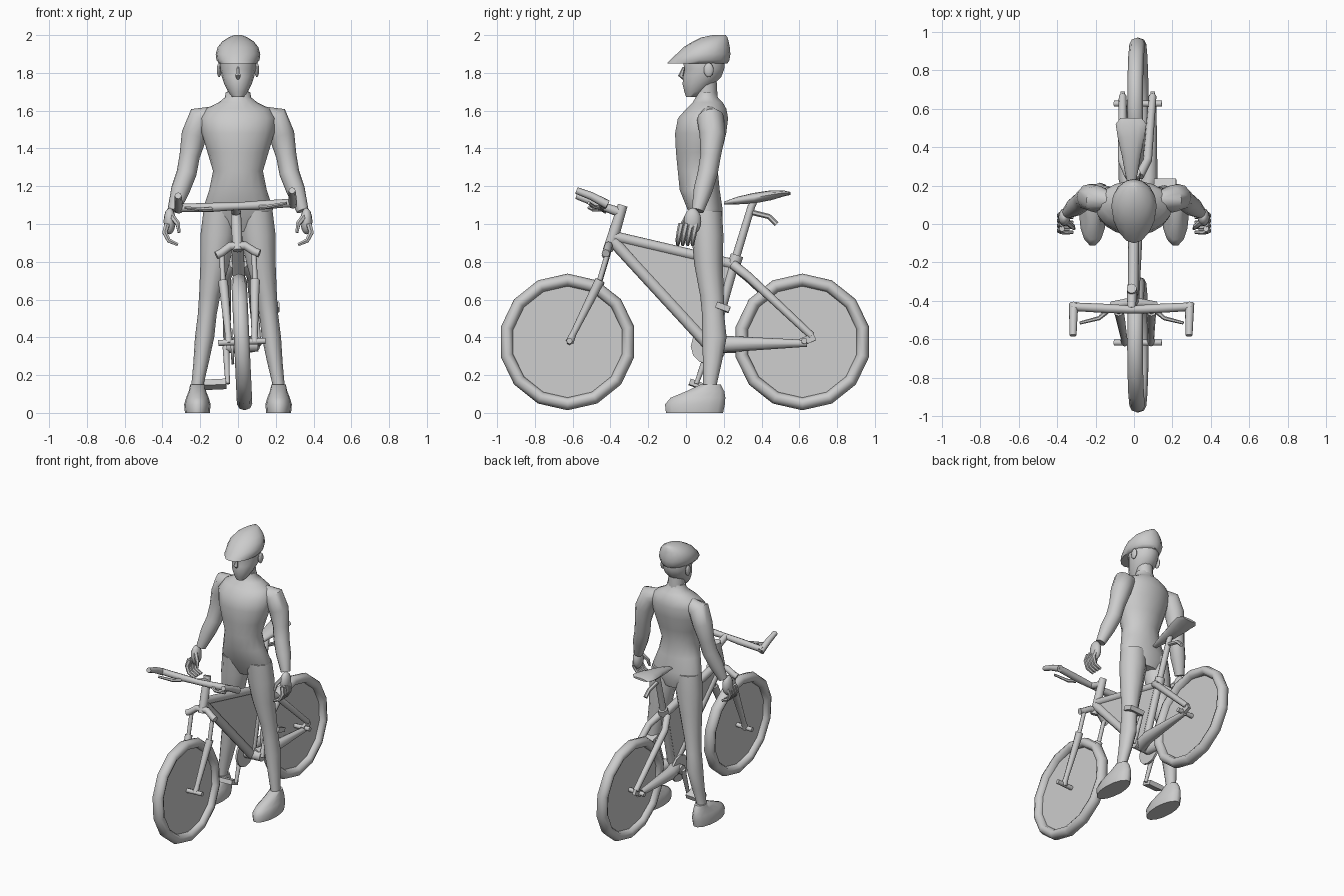
import bpy, bmesh, math
from mathutils import Vector, Matrix

if "Cube" in bpy.data.objects:
    bpy.data.objects.remove(bpy.data.objects["Cube"])

GREY = (0.6, 0.6, 0.6, 1)
grey = bpy.data.materials.new("plain_grey")
grey.use_nodes = True
grey.diffuse_color = GREY
grey.node_tree.nodes["Principled BSDF"].inputs["Base Color"].default_value = GREY

X, Y, Z = Vector((1, 0, 0)), Vector((0, 1, 0)), Vector((0, 0, 1))
LEAN = Matrix.Translation(X * 0.037) @ Matrix.Rotation(-0.045, 4, "Y")
parts = []


def finish(name, bm, leaning=False):
    bmesh.ops.recalc_face_normals(bm, faces=bm.faces)
    mesh = bpy.data.meshes.new(name)
    bm.to_mesh(mesh)
    bm.free()
    obj = bpy.data.objects.new(name, mesh)
    bpy.context.collection.objects.link(obj)
    mesh.materials.append(grey)
    if leaning:
        obj.matrix_world = LEAN
    parts.append(obj)
    return obj


def loft(name, rings, sides=14, leaning=False):
    """Skin a row of ellipses, each given as centre and two half axes."""
    bm = bmesh.new()
    rows = []
    for centre, a, b in rings:
        turns = [math.tau * i / sides for i in range(sides)]
        rows.append([bm.verts.new(centre + a * math.cos(t) + b * math.sin(t)) for t in turns])
    for low, high in zip(rows, rows[1:]):
        for i in range(sides):
            j = (i + 1) % sides
            bm.faces.new((low[i], low[j], high[j], high[i]))
    bm.faces.new(rows[0])
    bm.faces.new(rows[-1])
    return finish(name, bm, leaning)


def stack(name, levels, sides=14):
    """Loft of level rings: x centre, front y, back y, height, half width."""
    loft(name, [(Vector((x, (f + b) / 2, z)), X * w, Y * (b - f) / 2)
                for x, f, b, z, w in levels], sides)


def tube(name, points, radii, sides=8, leaning=True):
    """Round bar along a path, with one radius or one for each point."""
    pts = [Vector(p) for p in points]
    if not isinstance(radii, (list, tuple)):
        radii = [radii] * len(pts)
    span = (pts[-1] - pts[0]).normalized()
    ref = Z if abs(span.x) > 0.7 else X
    rings = []
    for i, p in enumerate(pts):
        t = (pts[min(i + 1, len(pts) - 1)] - pts[max(i - 1, 0)]).normalized()
        a = t.cross(ref).normalized()
        rings.append((p, a * radii[i], t.cross(a) * radii[i]))
    return loft(name, rings, sides, leaning)


def box(name, centre, size, leaning=True, tilt=0):
    bm = bmesh.new()
    m = Matrix.Translation(centre) @ Matrix.Rotation(tilt, 4, "X") @ Matrix.Diagonal((*size, 1))
    bmesh.ops.create_cube(bm, size=1, matrix=m)
    return finish(name, bm, leaning)


def ball(name, centre, size):
    bm = bmesh.new()
    m = Matrix.Translation(centre) @ Matrix.Diagonal((*size, 1))
    bmesh.ops.create_uvsphere(bm, u_segments=12, v_segments=8, radius=1, matrix=m)
    return finish(name, bm)


def side_name(s):
    return "left_" if s > 0 else "right_"


# ---- Rider: torso, neck, head, helmet
stack("torso", [
    (0, .06, .18, .96, .1), (0, .03, .195, 1.02, .175), (0, .005, .195, 1.08, .185),
    (0, -.035, .18, 1.18, .152), (0, -.045, .17, 1.28, .132), (0, -.055, .19, 1.38, .162),
    (0, -.06, .215, 1.48, .192), (0, -.045, .225, 1.56, .2), (0, 0, .215, 1.61, .17),
    (0, .035, .195, 1.645, .1), (0, .05, .17, 1.67, .07), (0, .06, .16, 1.7, .064)], 18)
tube("neck", [(0, .115, 1.6), (0, .105, 1.78)], .056, 12, False)
stack("head", [
    (0, 0, .06, 1.672, .03), (0, -.01, .1, 1.7, .052), (0, -.02, .15, 1.74, .072),
    (0, -.018, .19, 1.78, .086), (0, -.01, .205, 1.82, .094), (0, -.022, .21, 1.87, .095),
    (0, 0, .19, 1.93, .08)])
tube("nose", [(0, -.012, 1.83), (0, -.026, 1.785), (0, -.012, 1.77)], [.006, .016, .008], 6, False)
stack("helmet", [
    (0, -.1, .22, 1.85, .1), (0, -.085, .23, 1.868, .114), (0, -.05, .235, 1.9, .118),
    (0, -.015, .232, 1.935, .108), (0, .035, .226, 1.965, .085), (0, .08, .22, 1.987, .052),
    (0, .14, .21, 2, .02)], 16)

# ---- Rider: mirrored ears, arms, hands, legs, shoes
for s in (-1, 1):
    side = side_name(s)
    ball(side + "ear", (s * .1, .12, 1.815), (.012, .026, .038))
    tube(side + "arm",
         [(s * x, y, z) for x, y, z in (
             (.13, .125, 1.58), (.195, .13, 1.56), (.232, .14, 1.47), (.256, .13, 1.36),
             (.272, .115, 1.27), (.305, .09, 1.18), (.342, .062, 1.07))],
         [.045, .072, .068, .054, .053, .05, .032], 12, False)
    ball(side + "palm", (s * .362, .035, 1.015), (.032, .046, .07))
    for k in range(4):
        y = -.035 + k * .026
        tube(side + "finger", [(s * .375, y + .01, 1), (s * .388, y, .955),
                               (s * .366, y - .008, .912), (s * .318, y - .008, .89)],
             [.016, .015, .013, .009], 6, False)
    tube(side + "thumb", [(s * .35, .01, 1.04), (s * .318, -.015, 1.0), (s * .312, -.025, .955)],
         [.016, .014, .008], 6, False)
    stack(side + "leg", [(s * x, f, b, z, w) for x, f, b, z, w in (
        (.095, .02, .19, 1.07, .088), (.105, .03, .198, .94, .094), (.122, .043, .195, .79, .077),
        (.15, .075, .2, .62, .056), (.163, .085, .202, .52, .05), (.177, .085, .215, .4, .051),
        (.195, .09, .19, .27, .041), (.213, .09, .165, .16, .033), (.215, .09, .165, .08, .033))], 12)
    stack(side + "shoe", [(s * .215, f, b, z, w) for f, b, z, w in (
        (-.11, .2, 0, .066), (-.115, .21, .045, .07), (-.085, .212, .08, .06),
        (0, .205, .115, .046), (.075, .185, .15, .038))])

# ---- Wheels with solid discs, axles and pegs
HUB = .376
for name, y in (("front", -.627), ("rear", .616)):
    spin = Matrix.Translation((0, y, HUB)) @ Matrix.Rotation(math.pi / 2, 4, "Y")
    bpy.ops.mesh.primitive_torus_add(major_segments=14, minor_segments=8,
                                     major_radius=.328, minor_radius=.034)
    tyre = bpy.context.object
    tyre.name = name + "_tyre"
    tyre.data.materials.append(grey)
    tyre.data.transform(Matrix.Diagonal((1, 1, 1.2, 1)))
    tyre.matrix_world = LEAN @ spin
    parts.append(tyre)
    bm = bmesh.new()
    bmesh.ops.create_cone(bm, cap_ends=True, segments=14, radius1=.315, radius2=.315,
                          depth=.006, matrix=spin)
    finish(name + "_disc", bm, True)
    tube(name + "_peg", [(-.125, y + .01, HUB), (.125, y + .01, HUB)], .016)

# ---- Fork and steering
for s in (-1, 1):
    side = side_name(s)
    tube(side + "fork_leg", [(s * .068, -.617, .37), (s * .07, -.595, .42), (s * .08, -.49, .63),
                             (s * .085, -.455, .7)], [.022, .017, .024, .026])
    tube(side + "fork_slider", [(s * .085, -.46, .69), (s * .085, -.412, .85)], .014)
tube("fork_crown", [(-.115, -.425, .84), (-.09, -.42, .85), (-.04, -.41, .885),
                    (.04, -.41, .885), (.09, -.42, .85), (.115, -.425, .84)], .022)
tube("head_tube", [(0, -.415, .86), (0, -.375, .97), (0, -.335, 1.1)], [.026, .03, .026], 10)
tube("stem", [(0, -.345, 1.06), (0, -.44, 1.095)], [.026, .022])
tube("handlebar", [(-.31, -.43, 1.1), (-.12, -.44, 1.095), (0, -.445, 1.095),
                   (.12, -.44, 1.095), (.31, -.43, 1.1)], [.022, .024, .02, .024, .022])
for s in (-1, 1):
    side = side_name(s)
    tube(side + "bar_end", [(s * .302, -.415, 1.09), (s * .302, -.5, 1.135),
                            (s * .302, -.58, 1.165)], [.024, .021, .018])
    tube(side + "brake_lever", [(s * .13, -.455, 1.085), (s * .17, -.49, 1.085),
                                (s * .27, -.515, 1.1)], [.014, .011, .008], 6)

# ---- Frame
tube("top_tube", [(0, -.38, .935), (0, .26, .785)], .028)
tube("down_tube", [(0, -.385, .91), (0, .12, .36)], .032)
tube("seat_tube", [(0, .13, .35), (0, .265, .83)], .026)
tube("seat_clamp", [(0, .255, .79), (0, .27, .835)], .034)
tube("seat_post", [(0, .26, .81), (0, .345, 1.09), (0, .37, 1.14)], [.022, .02, .016])
bm = bmesh.new()
corners = [(-.35, .915), (.24, .78), (.12, .38)]
panel = bm.faces.new([bm.verts.new((-.014, y, z)) for y, z in corners])
grown = bmesh.ops.extrude_face_region(bm, geom=[panel])["geom"]
bmesh.ops.translate(bm, vec=X * .028, verts=[v for v in grown if isinstance(v, bmesh.types.BMVert)])
finish("frame_panel", bm, True)
for s in (-1, 1):
    side = side_name(s)
    tube(side + "seat_stay", [(s * .025, .25, .785), (s * .065, .33, .72), (s * .078, .665, .405)],
         [.026, .024, .02])
    tube(side + "chain_stay", [(s * .03, .13, .36), (s * .06, .24, .362), (s * .078, .64, .365)],
         [.045, .042, .018])
    box(side + "dropout", (s * .078, .645, .385), (.022, .08, .04), tilt=.4)

# ---- Saddle
loft("saddle", [(Vector((0, y, z)), X * w, Z * h) for y, z, w, h in (
    (.2, 1.112, .018, .007), (.27, 1.125, .034, .02), (.36, 1.138, .05, .028),
    (.45, 1.153, .07, .026), (.52, 1.163, .08, .015), (.552, 1.163, .055, .008))], 12, True)
tube("saddle_bracket", [(0, .34, 1.065), (0, .44, 1.04), (0, .48, 1.0)], .014, 6)

# ---- Cranks, pedals and chainring
tube("crank_axle", [(-.085, .13, .355), (.085, .13, .355)], .034)
tube("chainring", [(-.06, .12, .355), (-.045, .12, .355)], .095, 12)
for s in (-1, 1):
    side = side_name(s)
    pedal = Vector((s * .15, .125 + s * .07, .355 + s * .197))
    tube(side + "crank", [(s * .085, .125, .355), (s * .085, pedal.y, pedal.z)], [.018, .012])
    box(side + "pedal", pedal, (.115, .075, .032), tilt=-.35)

# ---- Smooth shading with sharp creases
bpy.ops.object.select_all(action="DESELECT")
for obj in parts:
    obj.select_set(True)
bpy.context.view_layer.objects.active = parts[0]
bpy.ops.object.shade_smooth_by_angle(angle=math.radians(55))
